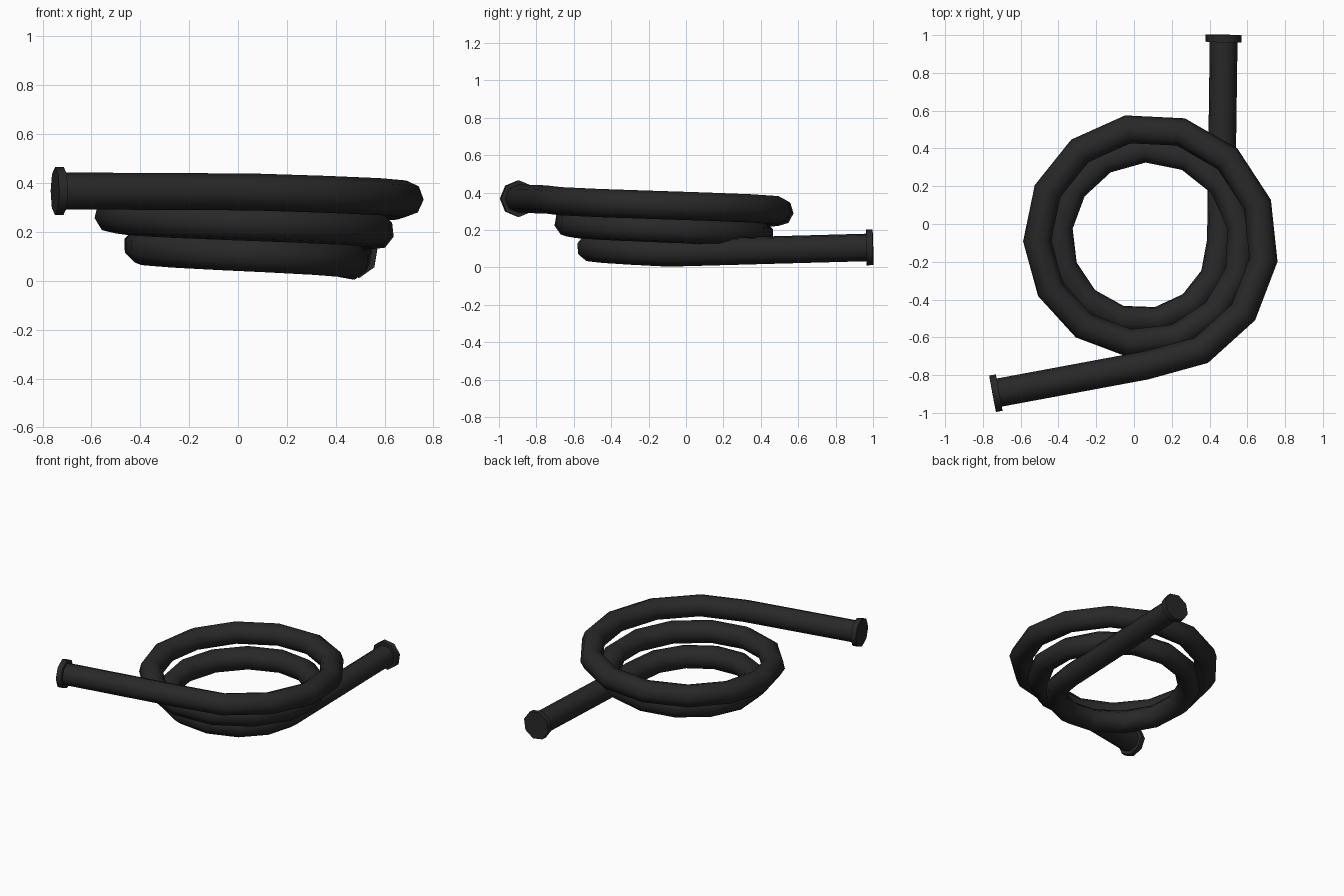
import bpy, bmesh, math
from mathutils import Vector

if "Cube" in bpy.data.objects:
    bpy.data.objects.remove(bpy.data.objects["Cube"])

SIDES, TUBE_R, FLANGE_R, FLANGE_LEN = 8, 0.0755, 0.098, 0.036

rubber = bpy.data.materials.new("dark grey rubber")
rubber.diffuse_color = (0.021, 0.021, 0.021, 1)
rubber.use_nodes = True
rubber.node_tree.nodes["Principled BSDF"].inputs["Base Color"].default_value = rubber.diffuse_color

# Centre line: straight inlet, widening and rising coil, straight outlet
path = [Vector((0.475, 1.0, 0.108))]
for i in range(31):
    a = math.radians(27 * i)
    r = 0.40 + 0.115 * a / math.tau
    path.append(Vector((0.06 + r * math.cos(a), -0.09 - r * math.sin(a),
                        0.078 + 0.127 * a / math.tau)))
path.append(Vector((-0.749, -0.899, 0.368)))

# Tangents, and frames carried from the outlet back to the inlet without twist
n = len(path)
tangents = []
for i in range(n):
    before = (path[i] - path[max(i - 1, 0)]).normalized()
    after = (path[min(i + 1, n - 1)] - path[i]).normalized()
    tangents.append((before + after).normalized())
ups = [None] * n
t = tangents[-1]
up = Vector((0, 0, 1))
ups[-1] = (up - t * up.dot(t)).normalized()
for i in range(n - 2, -1, -1):
    ups[i] = tangents[i + 1].rotation_difference(tangents[i]) @ ups[i + 1]


def sweep(name, rings, angle):
    """Skin a list of (centre, tangent, up, radius) rings and cap both ends."""
    bm = bmesh.new()
    loops = []
    for c, tan, u, r in rings:
        s = tan.cross(u)
        loops.append([bm.verts.new(c + r * (u * math.cos(k * math.tau / SIDES)
                                            + s * math.sin(k * math.tau / SIDES)))
                      for k in range(SIDES)])
    for a, b in zip(loops, loops[1:]):
        for k in range(SIDES):
            j = (k + 1) % SIDES
            bm.faces.new((a[k], a[j], b[j], b[k]))
    bm.faces.new(loops[0])
    bm.faces.new(loops[-1])
    bmesh.ops.recalc_face_normals(bm, faces=bm.faces)
    mesh = bpy.data.meshes.new(name)
    bm.to_mesh(mesh)
    bm.free()
    mesh.materials.append(rubber)
    ob = bpy.data.objects.new(name, mesh)
    bpy.context.collection.objects.link(ob)
    bpy.ops.object.select_all(action='DESELECT')
    ob.select_set(True)
    bpy.context.view_layer.objects.active = ob
    bpy.ops.object.shade_smooth_by_angle(angle=math.radians(angle))
    return ob


# Coiled tube, stopping just inside the flanges
centres = path[:]
centres[0] = path[0] + tangents[0] * 0.01
centres[-1] = path[-1] - tangents[-1] * 0.01
sweep("coiled_tube", [(centres[i], tangents[i], ups[i], TUBE_R) for i in range(n)], 60)

# Flanges at both ends
for name, i, sign in (("inlet_flange", 0, 1), ("outlet_flange", n - 1, -1)):
    inner = path[i] + tangents[i] * sign * FLANGE_LEN
    sweep(name, [(path[i], tangents[i], ups[i], FLANGE_R),
                 (inner, tangents[i], ups[i], FLANGE_R)], 60)
